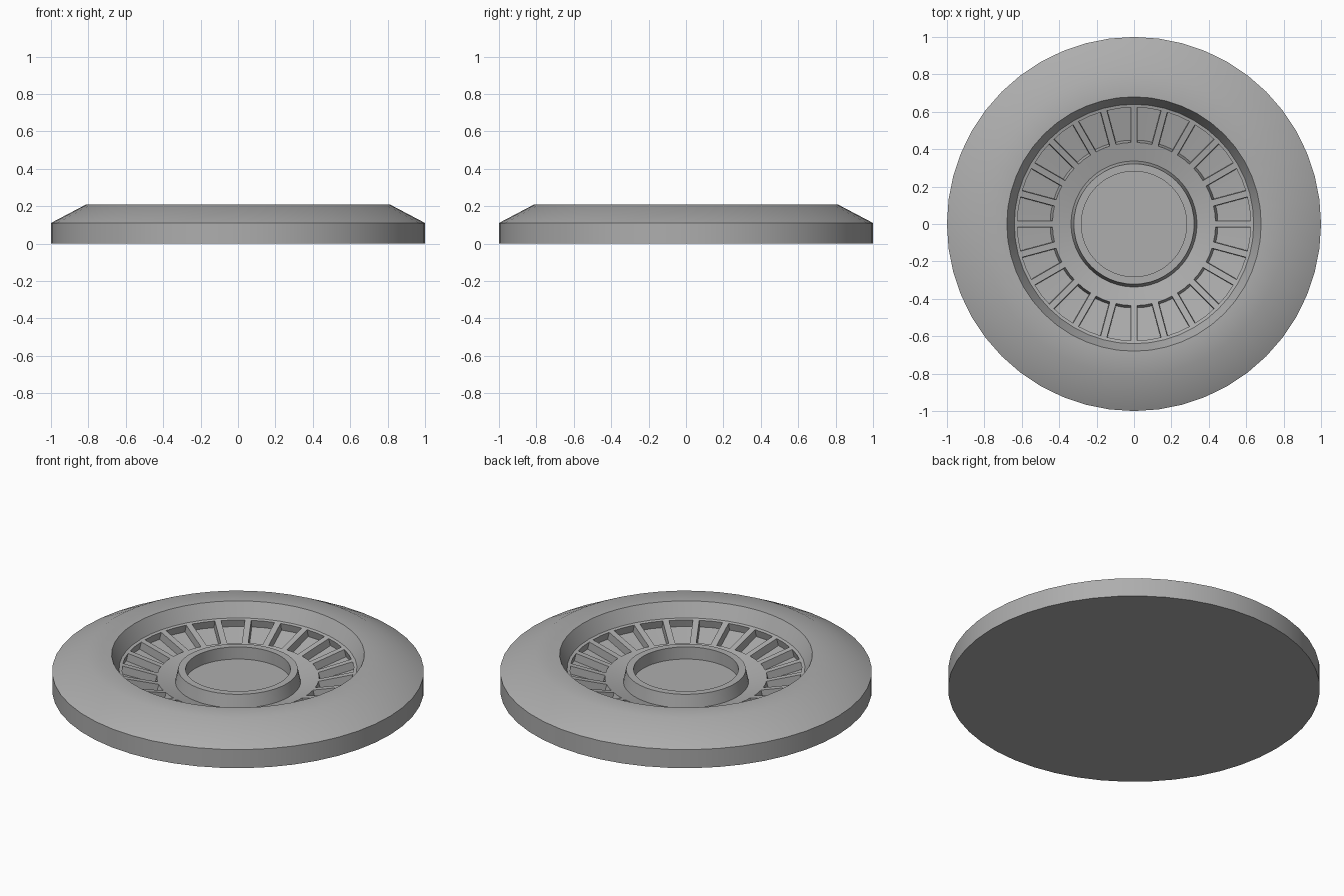
import bpy, bmesh, math
from mathutils import Vector

cube = bpy.data.objects.get("Cube")
if cube:
    bpy.data.objects.remove(cube)

SEGMENTS = 48
POCKETS = 24
WEB = 0.017      # half the width of a spoke
DEPTH = 0.045    # pocket depth

grey = bpy.data.materials.new("plain grey")
grey.use_nodes = True
colour = (0.42, 0.42, 0.42, 1)
grey.diffuse_color = colour
grey.node_tree.nodes["Principled BSDF"].inputs["Base Color"].default_value = colour

# Disc profile as (radius, height), from the underside round to the hub floor
profile = [(1, 0), (1, 0.11), (0.81, 0.21), (0.68, 0.21), (0.64, 0.127),
           (0.42, 0.07), (0.337, 0.048), (0.322, 0.122), (0.282, 0.122), (0.282, 0.05)]
POCKET_BAND = 4  # profile step that carries the pockets

bm = bmesh.new()
rings = []
for r, z in profile:
    angles = [math.tau * i / SEGMENTS for i in range(SEGMENTS)]
    rings.append([bm.verts.new((r * math.cos(a), r * math.sin(a), z)) for a in angles])

# Turned surface, remembering the faces of the pocket band
band = []
for step, (low, high) in enumerate(zip(rings, rings[1:])):
    for i in range(SEGMENTS):
        j = (i + 1) % SEGMENTS
        face = bm.faces.new((low[i], low[j], high[j], high[i]))
        if step == POCKET_BAND:
            band.append(face)

# Underside and hub floor
bm.faces.new(list(reversed(rings[0])))
bm.faces.new(rings[-1])
bm.normal_update()

# Sunken pockets between the spokes
per_pocket = SEGMENTS // POCKETS
for p in range(POCKETS):
    group = band[p * per_pocket:(p + 1) * per_pocket]
    normal = sum((f.normal for f in group), Vector()).normalized()
    for thickness in (WEB, 0.001):
        bmesh.ops.inset_region(bm, faces=group, thickness=thickness,
                               use_boundary=True, use_even_offset=True)
    for v in {v for f in group for v in f.verts}:
        v.co -= normal * DEPTH

bmesh.ops.recalc_face_normals(bm, faces=bm.faces[:])
mesh = bpy.data.meshes.new("wheel_disc")
bm.to_mesh(mesh)
bm.free()
mesh.materials.append(grey)
disc = bpy.data.objects.new("wheel_disc", mesh)
bpy.context.collection.objects.link(disc)

# Smooth shading with crisp edges
bpy.ops.object.select_all(action="DESELECT")
disc.select_set(True)
bpy.context.view_layer.objects.active = disc
bpy.ops.object.shade_smooth_by_angle(angle=math.radians(30))
